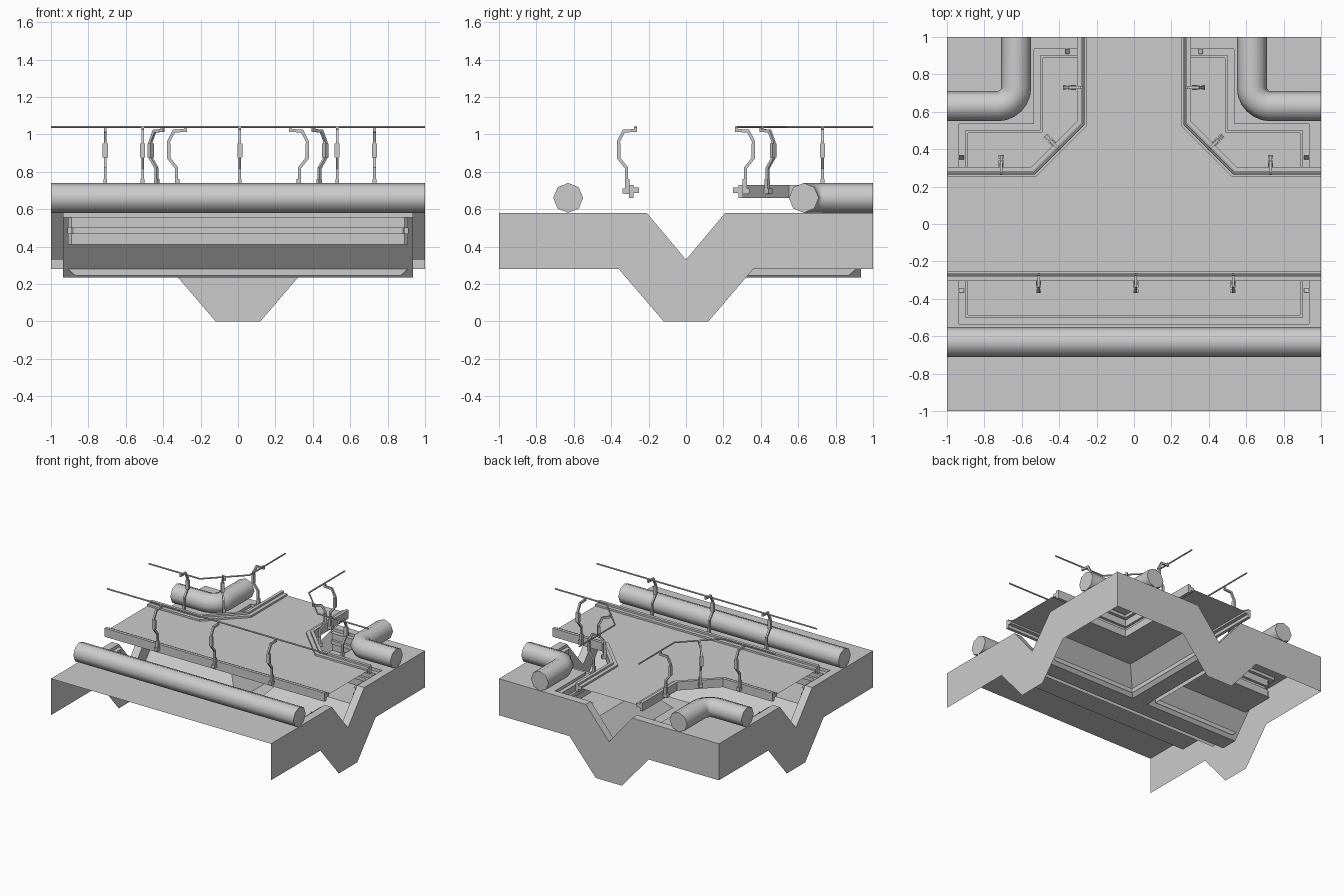
import bpy
import bmesh
from math import cos, sin, pi, radians
from mathutils import Vector

old = bpy.data.objects.get("Cube")
if old:
    bpy.data.objects.remove(old, do_unlink=True)

grey = bpy.data.materials.new("plain_grey")
grey.use_nodes = True
COLOR = (0.6, 0.6, 0.6, 1)
grey.diffuse_color = COLOR
grey.node_tree.nodes["Principled BSDF"].inputs["Base Color"].default_value = COLOR

Z = Vector((0, 0, 1))
TOP = 0.58      # slab height
END = 0.935     # where the widened trench stops
W = 0.535       # half width of the widened trench


def make(name, faces, smooth=False, fix=False):
    """Object from a list of faces, each a list of points."""
    bm = bmesh.new()
    for f in faces:
        bm.faces.new([bm.verts.new(p) for p in f])
    bmesh.ops.remove_doubles(bm, verts=bm.verts, dist=0.0005)
    if fix:
        bmesh.ops.recalc_face_normals(bm, faces=bm.faces)
    mesh = bpy.data.meshes.new(name)
    bm.to_mesh(mesh)
    bm.free()
    mesh.materials.append(grey)
    if smooth:
        for p in mesh.polygons:
            p.use_smooth = True
        mesh.set_sharp_from_angle(angle=radians(50))
    obj = bpy.data.objects.new(name, mesh)
    bpy.context.collection.objects.link(obj)
    return obj


def sweep(path, section, n=Z, closed=True):
    """Faces of a section swept with mitres along a path lying in the plane of normal n."""
    path = [Vector(p) for p in path]
    rings = []
    for i, p in enumerate(path):
        t_in = (p - path[i - 1]).normalized() if i else None
        t_out = (path[i + 1] - p).normalized() if i < len(path) - 1 else None
        a = (t_in or t_out).cross(n)
        b = (t_out or t_in).cross(n)
        side = (a + b) / (1 + a.dot(b))
        rings.append([p + side * u + n * v for u, v in section])
    faces = [rings[0][::-1], rings[-1]] if closed else []
    k = len(section)
    for r, s in zip(rings, rings[1:]):
        faces += [[r[j], r[(j + 1) % k], s[(j + 1) % k], s[j]]
                  for j in range(k if closed else k - 1)]
    return faces


def rect(x0, x1, y0, y1, z):
    return [(x0, y0, z), (x1, y0, z), (x1, y1, z), (x0, y1, z)]


def mirror(points):
    return [(-p[0], *p[1:]) for p in points][::-1]


# Slab top around the T-shaped opening
top = [rect(-1, 1, -1, -W, TOP)]
for f in (rect(W, 1, W, 1, TOP), rect(END, 1, 0.21, W, TOP),
          rect(END, 1, -W, -0.21, TOP), rect(0.21, W, END, 1, TOP)):
    top += [f, mirror(f)]
make("slab_top", top)

# End caps on three sides; the front and the underside stay open
notch = [(-0.21, TOP), (0, 0.33), (0.21, TOP)]
cap = [(-1, TOP)] + notch + [(1, TOP), (1, 0.28), (0.36, 0.28), (0.12, 0),
                             (-0.12, 0), (-0.36, 0.28), (-1, 0.28)]
right_cap = [(1, u, z) for u, z in cap][::-1]
make("left_end_cap", [right_cap])
make("right_end_cap", [mirror(right_cap)])
make("back_end_cap", [[(u, 1, z) for u, z in cap]])

# Narrow V gutters at the ends, and the walls that close the wide trench
A, D = 0.91, 0.51
steps = [(D, 0.41), (0.22, 0.41), (0.07, 0.235)]
slope = [(0.365, TOP)] + steps[1:]
wall = [(-d, z) for d, z in slope[:1]] + notch + slope + [(-d, z) for d, z in slope[:0:-1]]
gutter = []
for (u, z), (v, w) in zip(notch, notch[1:]):
    f = [(END, u, z), (1, u, z), (1, v, w), (END, v, w)]
    gutter += [f, mirror(f), [(v, END, w), (v, 1, w), (u, 1, z), (u, END, z)]]
make("gutter_ends", gutter)
side_wall = [(END, u, z) for u, z in wall]
make("trench_end_walls", [side_wall, mirror(side_wall),
                          [(u, END, z) for u, z in wall][::-1]])

# Sloping frames where the pits meet the end walls
(d, z), (e, w) = slope[:2]
frames = []
for f in ([(A, -d, z), (END, -d, z), (END, -e, w), (A, -e, w)],
          [(A, e, w), (END, e, w), (END, d, z), (A, d, z)],
          [(d, A, z), (d, END, z), (e, END, w), (e, A, w)]):
    frames += [f, mirror(f)]
make("trench_end_frames", frames)

# Flat trench floor, sloping sides and a channel at the bottom, all in a T
trench = []
for (d, z), (e, w), far in zip(steps, steps[1:], (A, END)):
    trench.append([(-far, -d, z), (far, -d, z), (far, -e, w), (-far, -e, w)])
    for f in ([(far, d, z), (d, d, z), (e, e, w), (far, e, w)],
              [(d, d, z), (d, far, z), (e, far, w), (e, e, w)]):
        trench += [f, mirror(f)]
c, low = steps[-1]
trench += [rect(-END, END, -c, c, low), rect(-c, c, c, END, low)]
make("stepped_trench", trench)

# Chamfered strips low on the outside of the slopes
S, z0, z1 = 0.115, 0.245, 0.28
strips = [[(-0.87, -S, z0), (0.87, -S, z0), (A, -S, z1), (-A, -S, z1)]]
for f in ([(0.87, S, z0), (S, S, z0), (S, S, z1), (A, S, z1)],
          [(S, S, z0), (S, 0.87, z0), (S, A, z1), (S, S, z1)]):
    strips += [f, mirror(f)]
make("lower_strips", strips)

# Ribbed wall around each pit, with chamfered corners, below a square lip
C = 0.02
rib = [(0, 0.556), (0, 0.5), (-0.02, 0.5), (-0.02, 0.47), (0, 0.47), (0, 0.41)]
lip = [(0, TOP), (0, 0.556), (-0.035, 0.556)]
front_pit = [(A - C, -D, 0), (A, C - D, 0), (A, -0.22, 0)]
front_pit = mirror(front_pit) + front_pit
left_pit = [(A, 0.22, 0), (A, D - C, 0), (A - C, D, 0), (D, D, 0),
            (D, A - C, 0), (D - C, A, 0), (0.22, A, 0)]
front_edge = [(-END, -0.21, 0), (-END, -W, 0), (END, -W, 0), (END, -0.21, 0)]
left_edge = [(END, 0.21, 0), (END, W, 0), (W, W, 0), (W, END, 0), (0.21, END, 0)]
for name, pit, edge in (("front", front_pit, front_edge), ("back_left", left_pit, left_edge),
                        ("back_right", mirror(left_pit), mirror(left_edge))):
    make(name + "_pit_wall", sweep(pit, rib, closed=False))
    make(name + "_pit_lip", sweep(edge, lip, closed=False))

# Walkway deck
R = 0.27
half = [(1, 0.25), (0.53, 0.25), (0.25, 0.53), (0.25, 1)]
deck = [(-1, -0.25), (1, -0.25)] + half + mirror(half)
make("walkway_deck", [[(x, y, 0.7) for x, y in deck]])

# Curbs and handrails along the three walkway edges
left_path = [(1, R, 0), (0.535, R, 0), (R, 0.535, 0), (R, 1, 0)]
paths = {"front": [(-1, -R, 0), (1, -R, 0)],
         "back_left": left_path, "back_right": mirror(left_path)}
curb = [(-0.02, 0.685), (0.01, 0.685), (0.01, 0.66), (0.035, 0.66),
        (0.035, 0.73), (0.01, 0.73), (0.01, 0.715), (-0.02, 0.715)]
rail = [(0.006 * cos(i * pi / 3), 1.04 + 0.006 * sin(i * pi / 3)) for i in range(6)]
for name, path in paths.items():
    make(name + "_curb", sweep(path, curb), fix=True)
    make(name + "_handrail", sweep(path, rail), fix=True)

# Bent railing posts, given as distance outward from the rail and height
bend = [(0.048, 0.69), (0.048, 0.82), (0.092, 0.875), (0.092, 0.96),
        (0.062, 1.018), (0, 1.02), (0, 1.04)]


def post(name, x, y, out):
    out = Vector(out).normalized()
    base = Vector((x, y, 0))
    n = out.cross(Z)

    def run(points, h, w):
        return sweep([base + out * a + Z * z for a, z in points],
                     [(-h, -w), (h, -w), (h, w), (-h, w)], n)

    faces = run(bend, 0.008, 0.007)
    faces += run([(0.09, 0.875), (0.09, 0.95)], 0.01, 0.014)
    faces += run([(0.045, 0.68), (0.045, 0.76)], 0.012, 0.01)
    faces += run([(0.03, 0.697), (0.07, 0.697)], 0.014, 0.014)
    make(name, faces, fix=True)


for i, x in enumerate((-0.51, 0.01, 0.53)):
    post("front_post_%d" % (i + 1), x, -R, (0, -1, 0))
for s, side in ((1, "left"), (-1, "right")):
    post(side + "_arm_post", s * 0.72 + 0.01, R, (0, 1, 0))
    post(side + "_corner_post", s * 0.4025, 0.4025, (s, 1, 0))
    post(side + "_back_post", s * (R + 0.01), 0.73, (s, 0, 0))

# Eight-sided pipes resting on the slab
P, H, B = 0.63, 0.66, 0.1
tube = [(0.08 * cos(i * pi / 4), 0.08 * sin(i * pi / 4)) for i in range(8)]
make("front_pipe", sweep([(-1, -P, H), (1, -P, H)], tube), smooth=True, fix=True)
arc = [(P + B - B * sin(a), P + B - B * cos(a), H) for a in (i * pi / 12 for i in range(7))]
elbow = [(1, P, H)] + arc + [(P, 1, H)]
make("back_left_pipe", sweep(elbow, tube), smooth=True, fix=True)
make("back_right_pipe", sweep(mirror(elbow), tube), smooth=True, fix=True)
